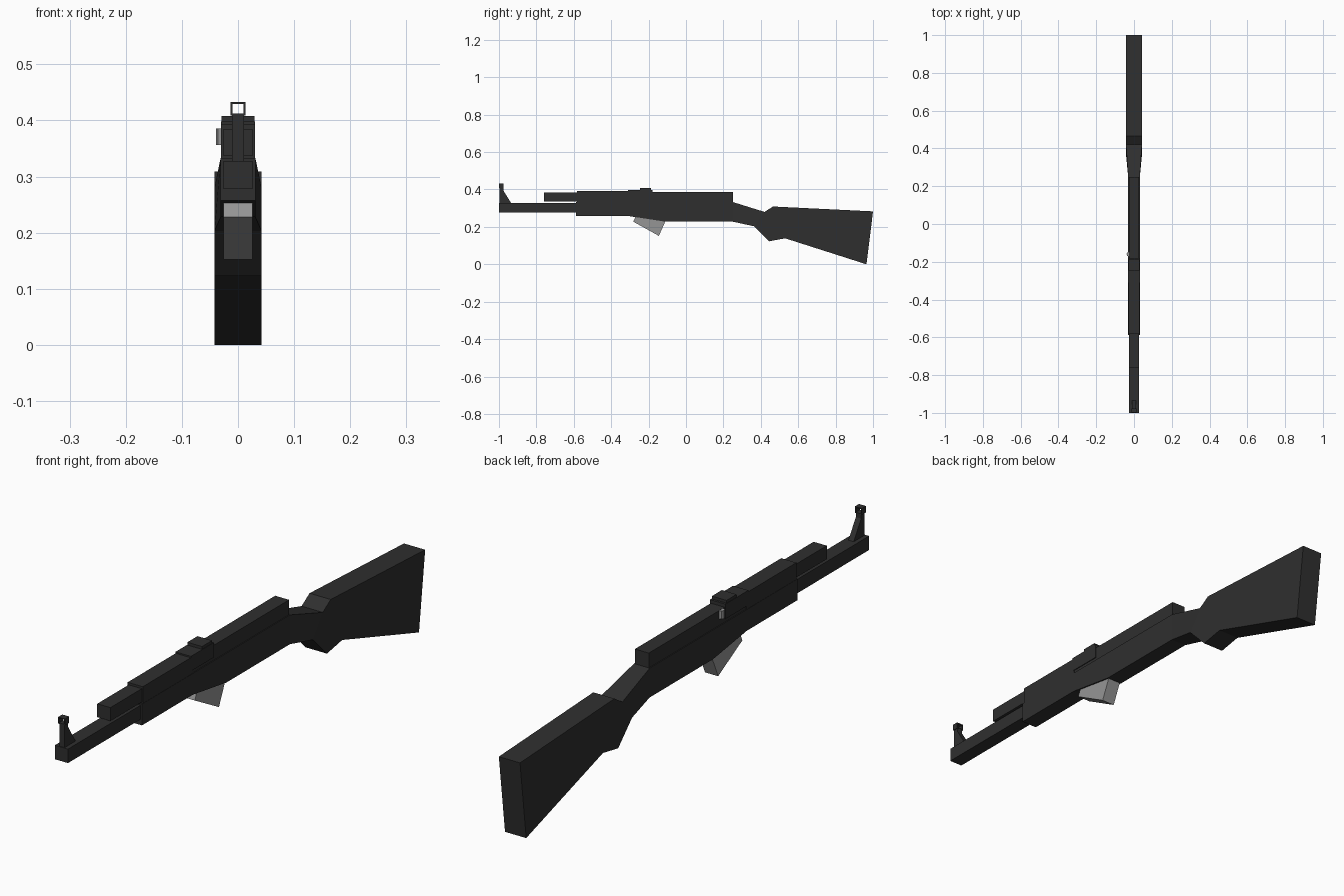
import bpy, bmesh, math

if "Cube" in bpy.data.objects:
    bpy.data.objects.remove(bpy.data.objects["Cube"])


def material(name, value):
    m = bpy.data.materials.new(name)
    m.diffuse_color = (value, value, value, 1)
    m.use_nodes = True
    m.node_tree.nodes["Principled BSDF"].inputs["Base Color"].default_value = m.diffuse_color
    return m


DARK = material("dark_gunmetal", 0.028)
STEEL = material("pale_steel", 0.30)


def finish(bm, name, mat):
    bmesh.ops.recalc_face_normals(bm, faces=bm.faces)
    me = bpy.data.meshes.new(name)
    bm.to_mesh(me)
    bm.free()
    me.materials.append(mat)
    ob = bpy.data.objects.new(name, me)
    bpy.context.collection.objects.link(ob)
    return ob


def prism(name, profile, widths, mat=DARK):
    """Side profile of (y, z) points, mirrored to both sides at its half width."""
    if not isinstance(widths, (list, tuple)):
        widths = [widths] * len(profile)
    bm = bmesh.new()
    left, right = [[bm.verts.new((s * w, y, z)) for (y, z), w in zip(profile, widths)]
                   for s in (-1, 1)]
    bm.faces.new(left)
    bm.faces.new(right[::-1])
    n = len(profile)
    for i in range(n):
        j = (i + 1) % n
        bm.faces.new((left[i], right[i], right[j], left[j]))
    return finish(bm, name, mat)


def box(name, y0, y1, z0, z1, w, mat=DARK):
    return prism(name, [(y0, z0), (y1, z0), (y1, z1), (y0, z1)], w, mat)


# Barrel and gas tube
box("barrel", -1.0, -0.58, 0.278, 0.328, 0.026)
box("gas_tube", -0.76, -0.57, 0.337, 0.385, 0.026)

# Lower body: handguard sloping into the receiver
prism("lower_body", [(-0.588, 0.257), (-0.30, 0.257), (-0.11, 0.228), (0.25, 0.228),
                     (0.25, 0.333), (-0.588, 0.333)], 0.031)
box("upper_handguard", -0.582, -0.30, 0.333, 0.393, 0.030)
box("receiver_cover", -0.30, 0.25, 0.333, 0.386, 0.0275)

# Rear sight, two steps
box("rear_sight_base", -0.31, -0.18, 0.345, 0.398, 0.0305)
box("rear_sight_leaf", -0.245, -0.188, 0.398, 0.408, 0.029)

# Stock: tapering neck and wide butt
prism("stock_neck", [(0.25, 0.333), (0.25, 0.228), (0.365, 0.203), (0.42, 0.28)],
      [0.031, 0.031, 0.042, 0.042])
prism("stock_butt", [(0.42, 0.28), (0.365, 0.203), (0.444, 0.123), (0.53, 0.139),
                     (0.965, 0.0), (1.0, 0.283), (0.465, 0.309)], 0.042)

# Front sight: flared post with an open square hood
prism("front_sight_post", [(-0.997, 0.328), (-0.935, 0.328), (-0.977, 0.395),
                           (-0.977, 0.410), (-0.997, 0.410)], 0.0105)
for z in (0.409, 0.429):
    box("front_sight_hood_bar", -0.999, -0.976, z, z + 0.0035, 0.0135)
for s in (-1, 1):
    side = box("front_sight_hood_side", -0.999, -0.976, 0.409, 0.4325, 0.00175)
    side.location.x = s * 0.01175

# Tilted short magazine
prism("magazine", [(-0.282, 0.228), (-0.145, 0.152), (-0.108, 0.235), (-0.25, 0.300)],
      0.026, STEEL)

# Bolt handle on the left side
bm = bmesh.new()
bmesh.ops.create_cone(bm, cap_ends=True, segments=8, radius1=0.0125, radius2=0.0125, depth=0.029)
handle = finish(bm, "bolt_handle", STEEL)
handle.location = (-0.027, -0.16, 0.371)
